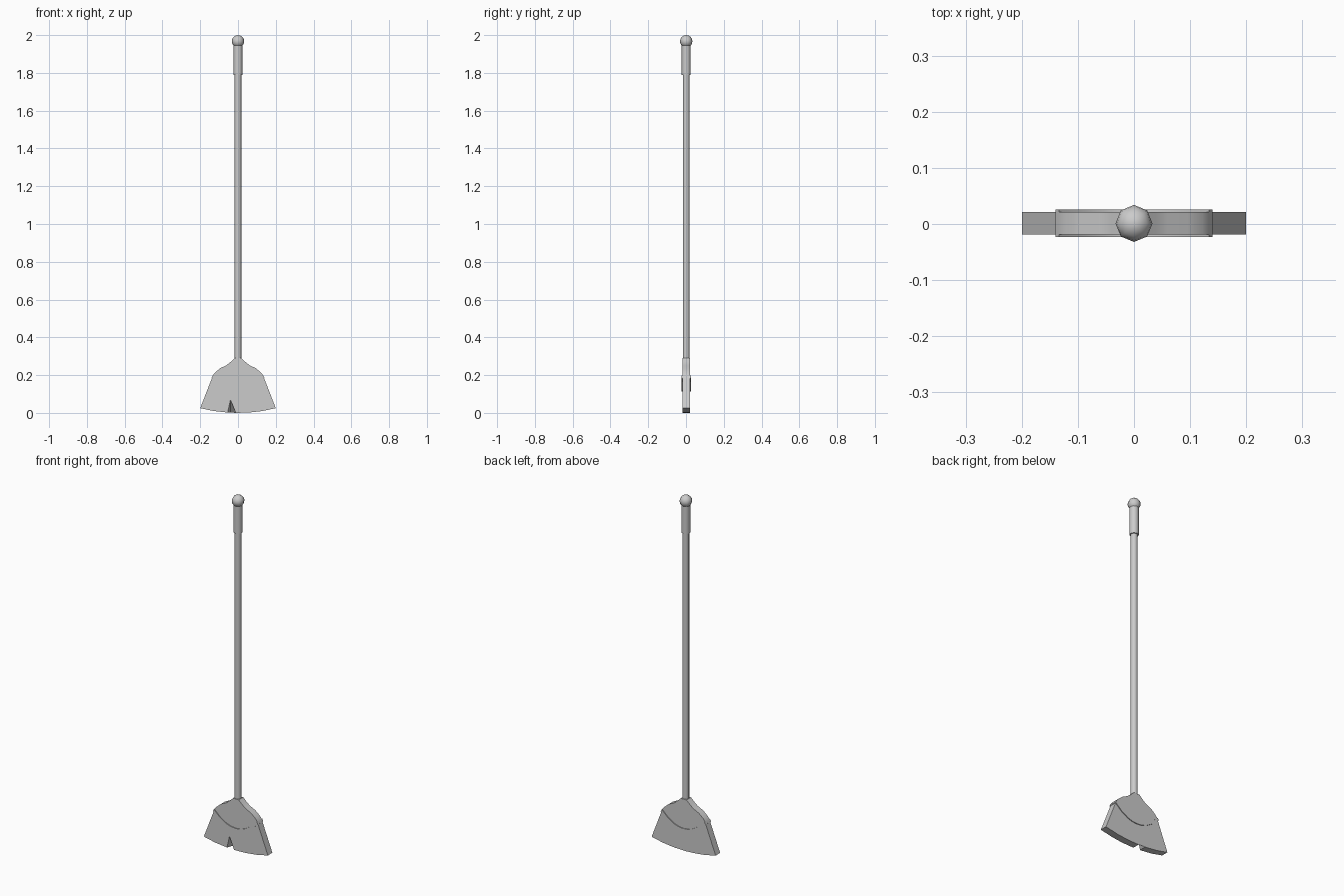
import bpy, bmesh, math

if "Cube" in bpy.data.objects:
    bpy.data.objects.remove(bpy.data.objects["Cube"])

CY = 0.001  # depth centre of the broom


def finish(obj, angle=40):
    bpy.ops.object.select_all(action='DESELECT')
    obj.select_set(True)
    bpy.context.view_layer.objects.active = obj
    bpy.ops.object.shade_smooth_by_angle(angle=math.radians(angle))


def prism(name, front, half_depth, back=None):
    """Join a front outline to a back outline (x, z points)."""
    back = back or front
    bm = bmesh.new()
    f = [bm.verts.new((x, CY - half_depth, z)) for x, z in front]
    b = [bm.verts.new((x, CY + half_depth, z)) for x, z in back]
    bm.faces.new(f)
    bm.faces.new(b[::-1])
    n = len(f)
    for i in range(n):
        bm.faces.new((f[i], b[i], b[(i + 1) % n], f[(i + 1) % n]))
    bmesh.ops.recalc_face_normals(bm, faces=bm.faces)
    me = bpy.data.meshes.new(name)
    bm.to_mesh(me)
    bm.free()
    obj = bpy.data.objects.new(name, me)
    bpy.context.collection.objects.link(obj)
    finish(obj)


def tube(name, radius, z0, z1):
    bpy.ops.mesh.primitive_cylinder_add(vertices=8, radius=radius, depth=z1 - z0,
                                        location=(0, CY, (z0 + z1) / 2))
    bpy.context.object.name = name
    finish(bpy.context.object, 50)


def mirrored(half):
    """Mirror points running from the outside (+x) towards the centre."""
    return half + [(-x, z) for x, z in reversed(half) if x > 0]


# Handle: pole, grip and end knob
tube("pole", 0.018, 0.27, 1.80)
tube("grip", 0.024, 1.79, 1.955)
bpy.ops.mesh.primitive_uv_sphere_add(segments=8, ring_count=8, radius=0.033,
                                     location=(0, CY, 1.967))
bpy.context.object.name = "end_knob"
finish(bpy.context.object, 60)

# Curved seam where the cap meets the bristles
seam = mirrored([(0.138, 0.188), (0.10, 0.153), (0.06, 0.129), (0.03, 0.119), (0, 0.116)])

# Cap with sloping shoulders
shoulders = mirrored([(0.136, 0.195), (0.122, 0.213), (0.095, 0.236), (0.06, 0.253),
                      (0.04, 0.269), (0.018, 0.29)])
prism("cap", seam + shoulders[::-1], 0.020)

# Raised rim along the lower edge of the cap
rim_top = [(x * 0.97, z + 0.010) for x, z in seam]
prism("cap_rim", [(x * 1.015, z - 0.002) for x, z in seam] + rim_top[::-1], 0.0245)

# Flared bristles with a V-shaped split in the front
top = [(x * 0.985, z + 0.002) for x, z in seam]
left = [(-0.20, 0.025), (-0.13, 0.010), (-0.055, 0.002)]
right = [(-0.012, 0.0), (0.06, 0.002), (0.13, 0.010), (0.20, 0.025)]
prism("bristles", top + left + [(-0.04, 0.07)] + right, 0.020,
      top + left + [(-0.04, 0.002)] + right)
